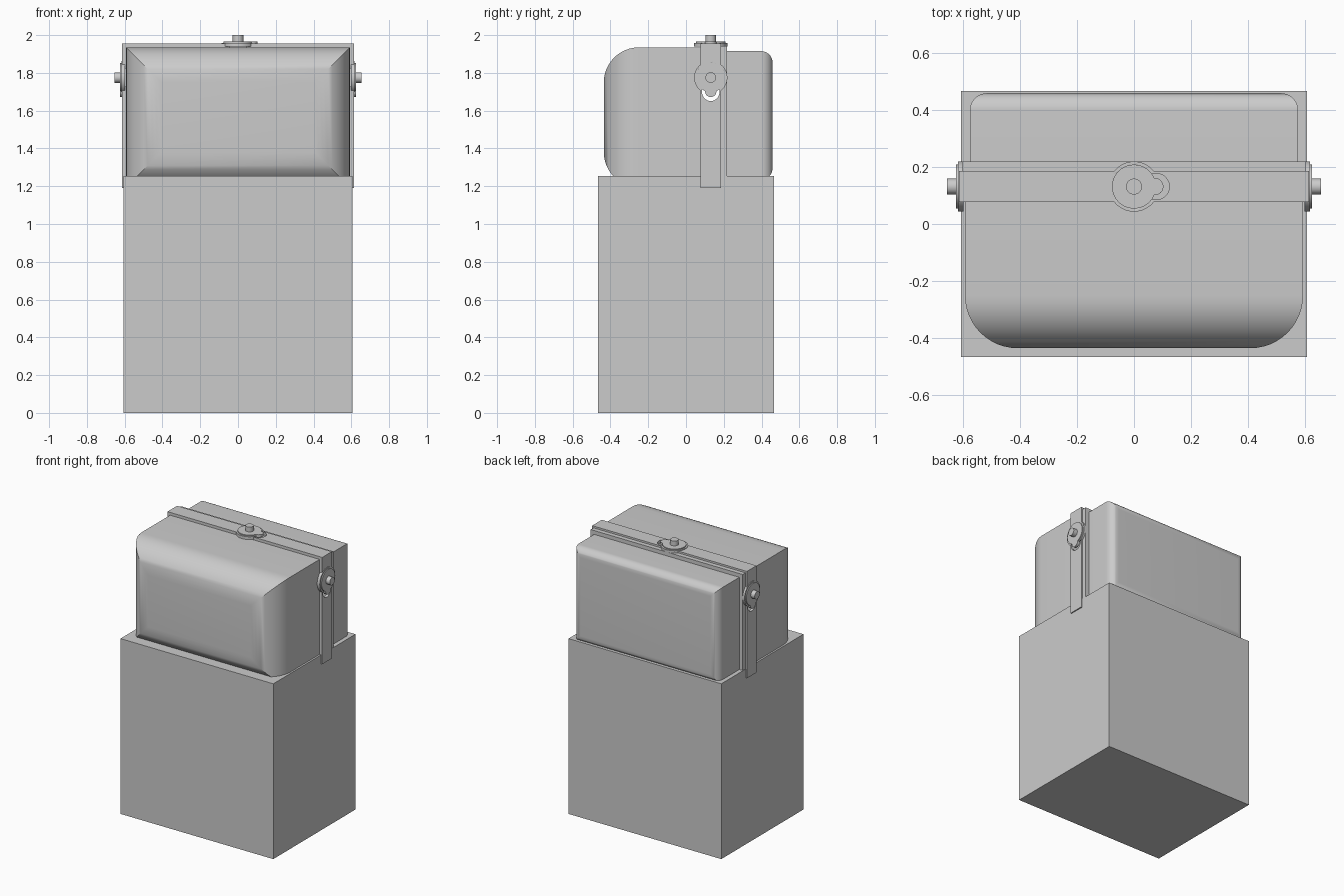
import bpy, bmesh, math
from mathutils import Matrix, Vector

cube = bpy.data.objects.get("Cube")
if cube:
    bpy.data.objects.remove(cube, do_unlink=True)

grey = bpy.data.materials.new("plain grey")
grey.use_nodes = True
COLOUR = (0.6, 0.6, 0.6, 1)
grey.diffuse_color = COLOUR
grey.node_tree.nodes["Principled BSDF"].inputs["Base Color"].default_value = COLOUR


def finish(name, bm, smooth=True):
    bmesh.ops.recalc_face_normals(bm, faces=bm.faces)
    mesh = bpy.data.meshes.new(name)
    bm.to_mesh(mesh)
    bm.free()
    mesh.materials.append(grey)
    ob = bpy.data.objects.new(name, mesh)
    bpy.context.collection.objects.link(ob)
    if smooth:
        bpy.ops.object.select_all(action="DESELECT")
        ob.select_set(True)
        bpy.context.view_layer.objects.active = ob
        bpy.ops.object.shade_smooth_by_angle(angle=math.radians(30))
    return ob


def box(name, x, y, z):
    bm = bmesh.new()
    size = [b - a for a, b in (x, y, z)]
    mid = [(a + b) / 2 for a, b in (x, y, z)]
    bmesh.ops.create_cube(bm, size=1, matrix=Matrix.Translation(mid) @ Matrix.Diagonal((*size, 1)))
    return finish(name, bm, False)


def rounded_shell(name, half_x, z_low, z_high, y_flat, y_round, radius, steps=12):
    """Rectangular block whose far end curves in on all four edges, with mitred corners."""
    bm = bmesh.new()
    out = math.copysign(1, y_round - y_flat)
    sections = [(y_flat, 0)]
    for i in range(steps + 1):
        a = math.pi / 2 * i / steps
        sections.append((y_round - out * radius * (1 - math.sin(a)), radius * (1 - math.cos(a))))
    rings = []
    for y, d in sections:
        x, lo, hi = half_x - d, z_low + d, z_high - d
        rings.append([bm.verts.new(p) for p in ((-x, y, lo), (x, y, lo), (x, y, hi), (-x, y, hi))])
    for a, b in zip(rings, rings[1:]):
        for i in range(4):
            j = (i + 1) % 4
            bm.faces.new((a[i], a[j], b[j], b[i]))
    bm.faces.new(rings[0])
    bm.faces.new(rings[-1])
    return finish(name, bm)


def arch(name, half_x, top, bottom, thick, y0, y1):
    """Flat band bent over the body and down both sides."""
    inner = half_x - thick
    profile = [(-half_x, bottom), (-half_x, top), (half_x, top), (half_x, bottom),
               (inner, bottom), (inner, top - thick), (-inner, top - thick), (-inner, bottom)]
    bm = bmesh.new()
    face = bm.faces.new([bm.verts.new((x, y0, z)) for x, z in profile])
    moved = bmesh.ops.extrude_face_region(bm, geom=[face])["geom"]
    bmesh.ops.translate(bm, vec=(0, y1 - y0, 0), verts=[v for v in moved if isinstance(v, bmesh.types.BMVert)])
    return finish(name, bm, False)


def disc_outline(r, n=48):
    return [(r * math.cos(2 * math.pi * i / n), r * math.sin(2 * math.pi * i / n)) for i in range(n)]


def keyhole_outline(r, tab_r, tab_x):
    """Round disc outline with a round-ended tongue pointing along +x."""
    a = math.asin(tab_r / r)
    n = 40
    pts = [(r * math.cos(a + (2 * math.pi - 2 * a) * i / n),
            r * math.sin(a + (2 * math.pi - 2 * a) * i / n)) for i in range(n + 1)]
    pts += [(tab_x + tab_r * math.cos(t), tab_r * math.sin(t))
            for t in (-math.pi / 2 + math.pi * i / 16 for i in range(17))]
    return pts


def plate(name, outline, low, high, place):
    bm = bmesh.new()
    face = bm.faces.new([bm.verts.new((x, y, low)) for x, y in outline])
    moved = bmesh.ops.extrude_face_region(bm, geom=[face])["geom"]
    bmesh.ops.translate(bm, vec=(0, 0, high - low), verts=[v for v in moved if isinstance(v, bmesh.types.BMVert)])
    bmesh.ops.transform(bm, matrix=place, verts=bm.verts)
    return finish(name, bm)


def cut(ob, cutter):
    mod = ob.modifiers.new("slot", "BOOLEAN")
    mod.operation = "DIFFERENCE"
    mod.solver = "EXACT"
    mod.object = cutter


# Pedestal and the two halves of the housing
box("pedestal", (-0.605, 0.605), (-0.465, 0.465), (0, 1.255))
rounded_shell("front_cover", 0.592, 1.195, 1.935, 0.08, -0.435, 0.185)
rounded_shell("rear_cover", 0.575, 1.235, 1.915, 0.19, 0.458, 0.06)

# Rim and strap over the joint
arch("rear_rim", 0.602, 1.942, 1.2, 0.03, 0.184, 0.218)
strap = arch("strap", 0.613, 1.955, 1.19, 0.02, 0.077, 0.186)


def frame(origin, tongue, normal):
    t, n = Vector(tongue), Vector(normal)
    m = Matrix((t, n.cross(t), n)).transposed().to_4x4()
    return Matrix.Translation(origin) @ m


# Latches: boss with a keyhole slot, key plate and pin
CY = 0.131
latches = {
    "top": frame((0, CY, 1.955), (1, 0, 0), (0, 0, 1)),
    "left": frame((0.613, CY, 1.775), (0, 0, -1), (1, 0, 0)),
    "right": frame((-0.613, CY, 1.775), (0, 0, -1), (-1, 0, 0)),
}
for side, place in latches.items():
    slot = plate(side + "_slot_cutter", keyhole_outline(0.07, 0.046, 0.078), -0.06, 0.05, place)
    slot.hide_render = True
    slot.hide_set(True)
    slot.display_type = "WIRE"
    boss = plate(side + "_boss", disc_outline(0.088), -0.016, 0.004, place)
    cut(boss, slot)
    cut(strap, slot)
    plate(side + "_key_plate", keyhole_outline(0.077, 0.03, 0.073), -0.008, 0.011, place)
    plate(side + "_pin", disc_outline(0.028, 32), -0.005, 0.045 if side == "top" else 0.042, place)
